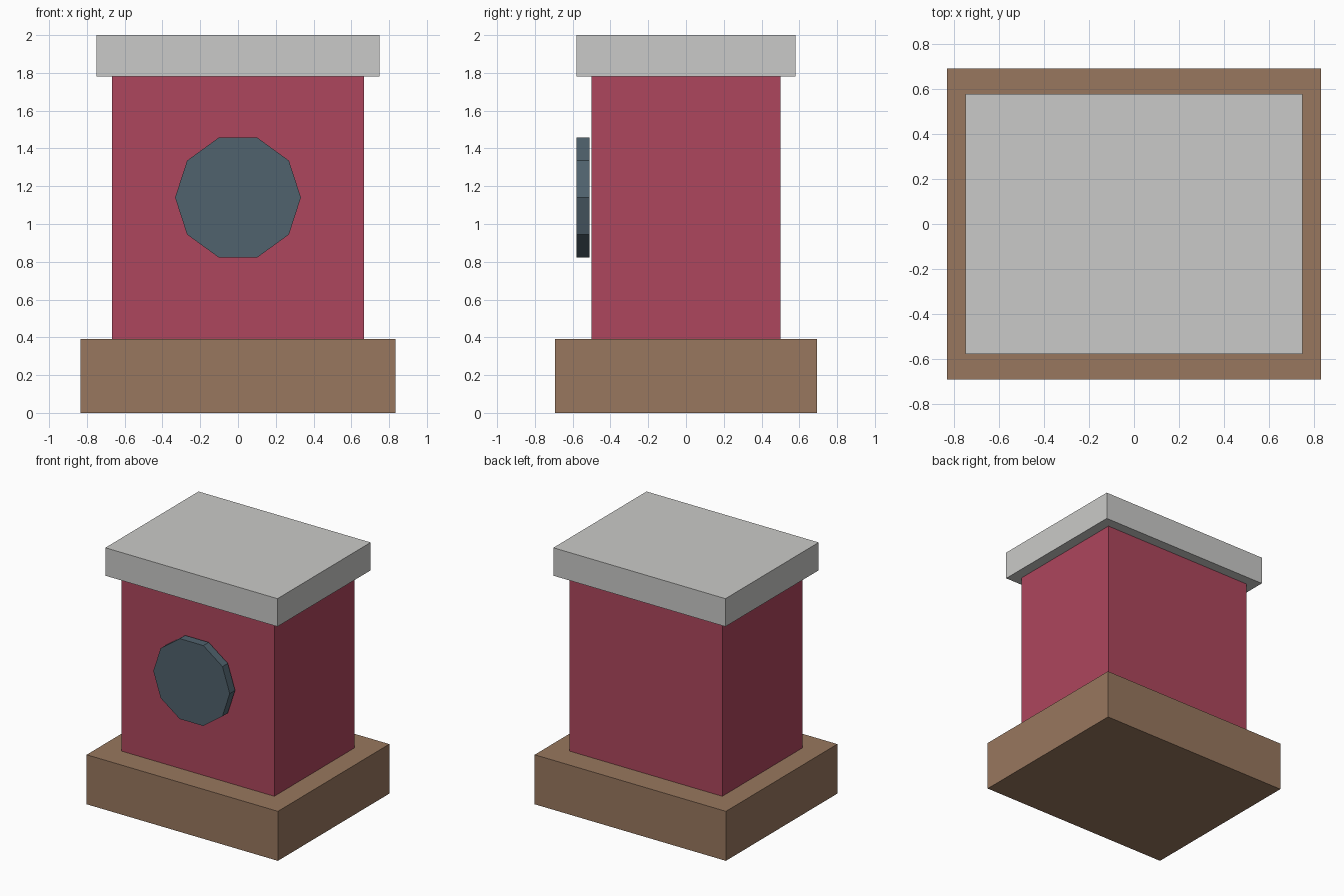
import bpy
from math import pi

cube = bpy.data.objects.get("Cube")
if cube:
    bpy.data.objects.remove(cube, do_unlink=True)


def linear(c):
    c /= 255
    return c / 12.92 if c <= 0.04045 else ((c + 0.055) / 1.055) ** 2.4


def material(name, *rgb):
    colour = (*map(linear, rgb), 1)
    mat = bpy.data.materials.new(name)
    mat.use_nodes = True
    mat.diffuse_color = colour
    bsdf = mat.node_tree.nodes["Principled BSDF"]
    bsdf.inputs["Base Color"].default_value = colour
    bsdf.inputs["Roughness"].default_value = 0.8
    return mat


def finish(name, mat):
    obj = bpy.context.object
    obj.name = obj.data.name = name
    obj.data.materials.append(mat)
    bpy.ops.object.transform_apply(location=False, rotation=True, scale=True)


def block(name, width, depth, bottom, top, mat):
    bpy.ops.mesh.primitive_cube_add(size=1, location=(0, 0, (bottom + top) / 2))
    bpy.context.object.scale = (width, depth, top - bottom)
    finish(name, mat)


brown = material("brown wood", 152, 119, 94)
red = material("crimson", 174, 70, 93)
grey = material("light grey", 202, 202, 200)
slate = material("dark slate", 80, 98, 109)

# Stacked body: plinth, tower and overhanging cap
block("base_plinth", 1.667, 1.387, 0, 0.39, brown)
block("tower_body", 1.333, 1.0, 0.39, 1.78, red)
block("top_cap", 1.5, 1.16, 1.78, 2.0, grey)

# Ten-sided disc standing just off the front wall, corners to left and right
bpy.ops.mesh.primitive_cylinder_add(vertices=10, radius=0.333, depth=0.067,
                                    location=(0, -0.545, 1.14),
                                    rotation=(pi / 2, pi / 10, 0))
finish("front_disc", slate)
